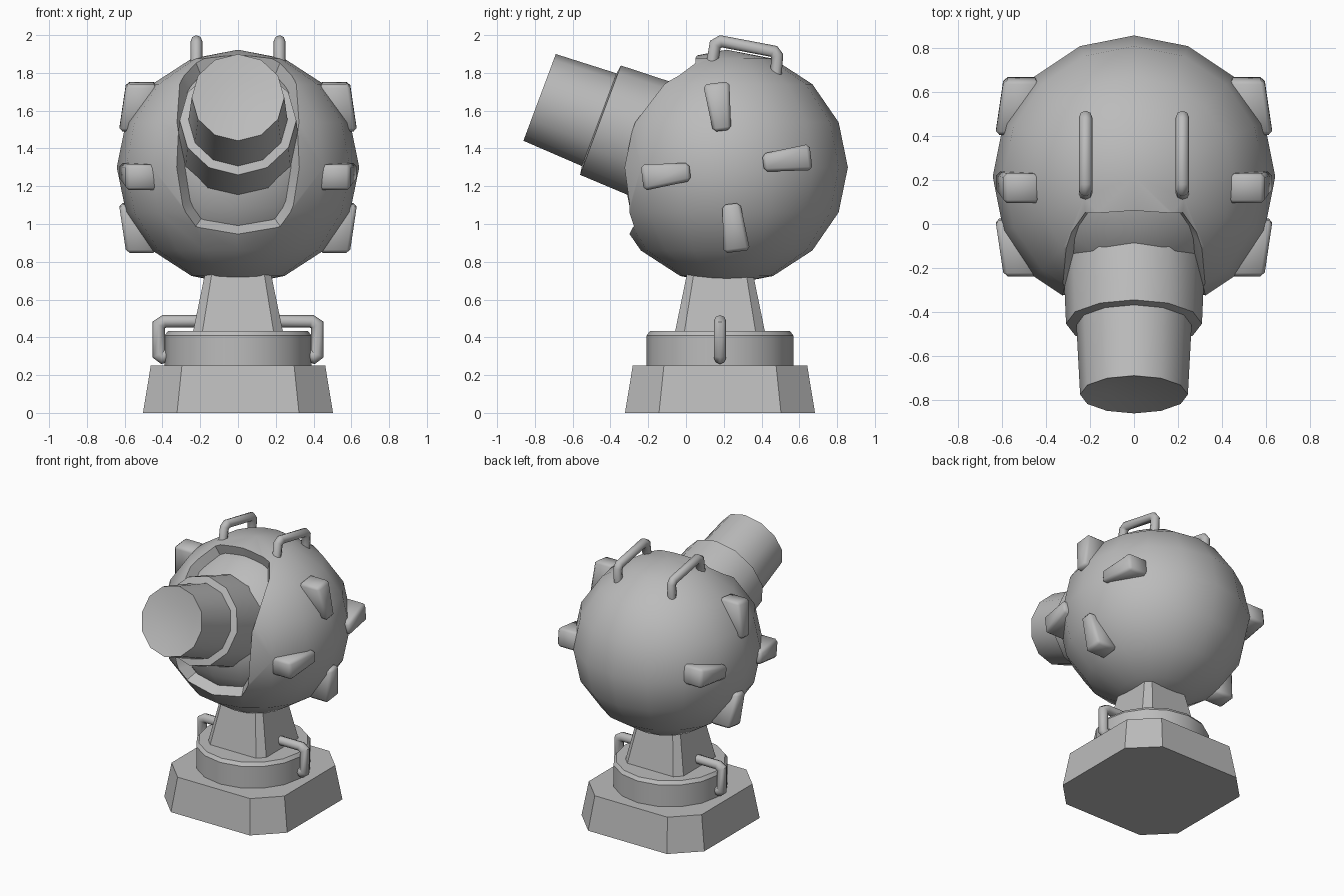
import bpy, bmesh, math
from mathutils import Vector, Matrix

if "Cube" in bpy.data.objects:
    bpy.data.objects.remove(bpy.data.objects["Cube"])

CY, CZ = 0.215, 1.30            # ball centre
BY = 0.18                       # pedestal centre
TILT = math.radians(20.5)       # barrel elevation

grey = bpy.data.materials.new("plain_grey")
grey.diffuse_color = (0.5, 0.5, 0.5, 1)
grey.use_nodes = True
grey.node_tree.nodes["Principled BSDF"].inputs["Base Color"].default_value = grey.diffuse_color


def finish(bm, name, angle=40):
    bmesh.ops.recalc_face_normals(bm, faces=bm.faces)
    me = bpy.data.meshes.new(name)
    bm.to_mesh(me)
    bm.free()
    ob = bpy.data.objects.new(name, me)
    bpy.context.collection.objects.link(ob)
    me.materials.append(grey)
    bpy.ops.object.select_all(action='DESELECT')
    ob.select_set(True)
    bpy.context.view_layer.objects.active = ob
    if angle:
        bpy.ops.object.shade_smooth_by_angle(angle=math.radians(angle))
    return ob


def loft(bm, rings):
    """Skin closed rings of points and cap both ends."""
    vs = [[bm.verts.new(p) for p in r] for r in rings]
    n = len(vs[0])
    for a, b in zip(vs, vs[1:]):
        for i in range(n):
            bm.faces.new((a[i], a[(i + 1) % n], b[(i + 1) % n], b[i]))
    bm.faces.new(vs[0])
    bm.faces.new(vs[-1])


def chamfered_square(h, c, z):
    k = h - c
    pts = [(h, -k), (h, k), (k, h), (-k, h), (-h, k), (-h, -k), (-k, -h), (k, -h)]
    return [(x, BY + y, z) for x, y in pts]


def circle(r, n, z):
    return [(r * math.cos(2 * math.pi * i / n), r * math.sin(2 * math.pi * i / n), z)
            for i in range(n)]


def pipe(name, pts, r, sides=8):
    """Sweep a circle along a path, mitred at the bends."""
    pts = [Vector(p) for p in pts]
    side = (pts[1] - pts[0]).cross(pts[-1] - pts[0]).normalized()
    rings = []
    for i, p in enumerate(pts):
        a = (p - pts[i - 1]).normalized() if i else None
        b = (pts[i + 1] - p).normalized() if i < len(pts) - 1 else None
        t = ((a or b) + (b or a)).normalized()
        up = t.cross(side)
        s = r / max(0.6, t.dot(a or b))
        rings.append([p + side * r * math.cos(q) + up * s * math.sin(q)
                      for q in (2 * math.pi * j / sides for j in range(sides))])
    bm = bmesh.new()
    loft(bm, rings)
    finish(bm, name, 50)


# Foot plate, round collar and tapered neck
bm = bmesh.new()
loft(bm, [chamfered_square(0.503, 0.18, 0), chamfered_square(0.462, 0.165, 0.25)])
finish(bm, "foot_plate", 30)

bm = bmesh.new()
loft(bm, [[(x, y + BY, z) for x, y, z in circle(r, 16, z)]
          for r, z in ((0.388, 0.24), (0.388, 0.41), (0.37, 0.434))])
finish(bm, "collar", 30)

bm = bmesh.new()
loft(bm, [chamfered_square(0.24, 0.05, 0.42), chamfered_square(0.17, 0.035, 0.76)])
finish(bm, "neck", 30)

# Ball shell with a slot cut radially through the front
bm = bmesh.new()
bmesh.ops.create_uvsphere(bm, u_segments=16, v_segments=8, radius=0.642)
bmesh.ops.transform(bm, verts=bm.verts,
                    matrix=Matrix.Translation((0, CY, CZ)) @ Matrix.Diagonal((1, 1, 0.97, 1)))
shell = finish(bm, "ball_shell", 0)

half = [(0.0, 55), (0.23, 53), (0.295, 42), (0.325, 0), (0.30, -42), (0.23, -53), (0.0, -55)]
outline = half + [(-x, a) for x, a in half[-2:0:-1]]
rays = []
for x, a in outline:
    a = math.radians(a) + TILT
    d = math.sqrt(0.64 ** 2 - x * x)
    rays.append(Vector((x, -d * math.cos(a), d * math.sin(a))))
bm = bmesh.new()
loft(bm, [[Vector((0, CY, CZ)) + p * s for p in rays] for s in (0.6, 1.5)])
cutter = finish(bm, "slot_cutter", 0)
cutter.hide_render = True
cutter.hide_set(True)
mod = shell.modifiers.new("slot", 'BOOLEAN')
mod.object = cutter
mod.solver = 'EXACT'
bpy.context.view_layer.objects.active = shell
shell.select_set(True)
bpy.ops.object.modifier_apply(modifier="slot")
bpy.ops.object.shade_smooth_by_angle(angle=math.radians(35))
bpy.data.objects.remove(cutter)

# Inner ball seen through the slot
bm = bmesh.new()
bmesh.ops.create_uvsphere(bm, u_segments=16, v_segments=8, radius=0.555)
bmesh.ops.translate(bm, verts=bm.verts, vec=(0, CY, CZ))
finish(bm, "inner_ball")

# Stepped barrel with a shallow dished end
bm = bmesh.new()
profile = [(0.32, 0.3), (0.32, 0.44), (0.309, 0.713), (0.262, 0.72),
           (0.245, 1.057), (0.12, 1.035)]
loft(bm, [circle(r, 12, d) for r, d in profile])
bmesh.ops.transform(bm, verts=bm.verts, matrix=Matrix.Translation((0, CY, CZ))
                    @ Matrix.Rotation(math.pi / 2 - TILT, 4, 'X'))
finish(bm, "barrel")

# Four wedge studs on each side
for s in (1, -1):
    for k in range(4):
        a = math.radians(97 + 90 * k)
        rings = []
        for depth, grow in ((0, 0.0), (1, 0.0)):
            ring = []
            for r, w in ((0.195, -0.048), (0.195, 0.048), (0.45, 0.07), (0.45, -0.07)):
                x = (0.63 if r < 0.3 else 0.592) if depth else 0.43
                ring.append((s * x, CY + r * math.cos(a) - w * math.sin(a),
                             CZ + r * math.sin(a) + w * math.cos(a)))
            rings.append(ring)
        bm = bmesh.new()
        loft(bm, rings)
        bmesh.ops.bevel(bm, geom=bm.edges[:], offset=0.018, segments=1, affect='EDGES')
        finish(bm, "side_stud", 50)

# Carry handles on top of the ball and at both sides of the neck
for s in (1, -1):
    pipe("top_handle", [(s * 0.22, 0.13, 1.80), (s * 0.22, 0.155, 1.95), (s * 0.22, 0.185, 1.967),
                        (s * 0.22, 0.465, 1.914), (s * 0.22, 0.483, 1.89),
                        (s * 0.22, 0.475, 1.78)], 0.031)
    pipe("neck_handle", [(s * 0.19, BY, 0.485), (s * 0.39, BY, 0.485), (s * 0.42, BY, 0.465),
                         (s * 0.42, BY, 0.31), (s * 0.40, BY, 0.295), (s * 0.36, BY, 0.31)], 0.033)
